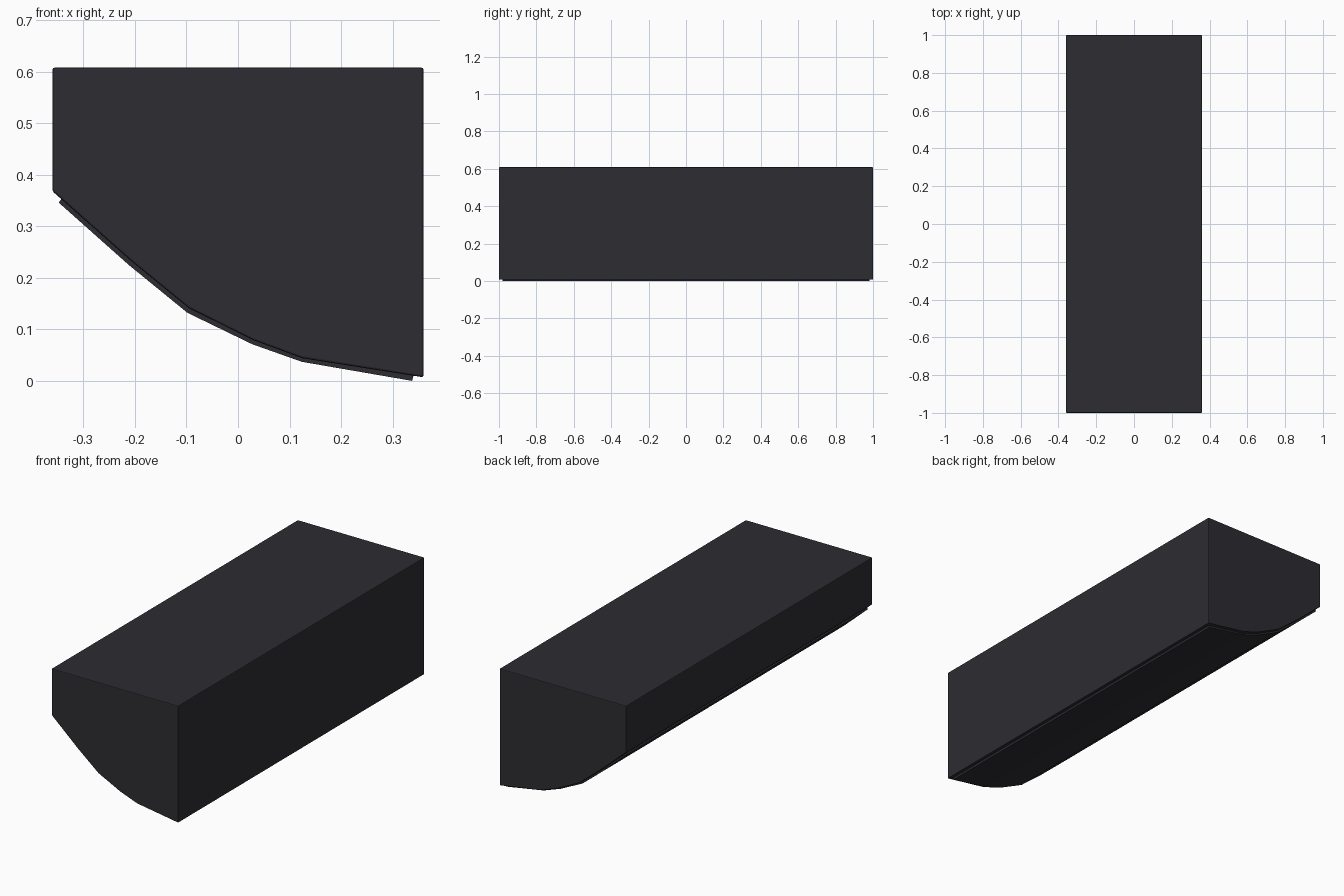
import bpy
import bmesh

cube = bpy.data.objects.get("Cube")
if cube:
    bpy.data.objects.remove(cube, do_unlink=True)


def material(name, color):
    mat = bpy.data.materials.new(name)
    mat.use_nodes = True
    mat.diffuse_color = color
    bsdf = next(n for n in mat.node_tree.nodes if n.type == 'BSDF_PRINCIPLED')
    bsdf.inputs["Base Color"].default_value = color
    return mat


def extrude_profile(name, points, half_length, mat, bevel=0):
    """Extrude an XZ outline along Y, with optional softened edges."""
    bm = bmesh.new()
    face = bm.faces.new([bm.verts.new((x, -half_length, z)) for x, z in points])
    result = bmesh.ops.extrude_face_region(bm, geom=[face])
    moved = [g for g in result["geom"] if isinstance(g, bmesh.types.BMVert)]
    bmesh.ops.translate(bm, verts=moved, vec=(0, 2 * half_length, 0))
    bmesh.ops.recalc_face_normals(bm, faces=bm.faces)
    mesh = bpy.data.meshes.new(name)
    bm.to_mesh(mesh)
    bm.free()
    mesh.materials.append(mat)
    obj = bpy.data.objects.new(name, mesh)
    bpy.context.collection.objects.link(obj)
    if bevel:
        mod = obj.modifiers.new("soft_edges", 'BEVEL')
        mod.width = bevel
        mod.segments = 2
        mod.limit_method = 'ANGLE'
        mod.angle_limit = 0.7
    return obj


charcoal = material("charcoal", (0.026, 0.026, 0.032, 1))

# Curved underside, from the shallow side to the deep side
curve = [(-0.21, 0.235), (-0.095, 0.141), (0.03, 0.079), (0.125, 0.044)]

# Main body
body = [(-0.36, 0.368)] + curve + [(0.36, 0.007), (0.36, 0.608), (-0.36, 0.608)]
extrude_profile("body", body, 1.0, charcoal, bevel=0.004)

# Thin panel hugging the underside, slightly short of every edge
inner = [(-0.342, 0.354)] + curve + [(0.341, 0.012)]
outer = [(-0.348, 0.346), (-0.212, 0.225), (-0.098, 0.132),
         (0.028, 0.071), (0.124, 0.037), (0.338, 0.0)]
extrude_profile("underside_panel", inner + outer[::-1], 0.98, charcoal)
